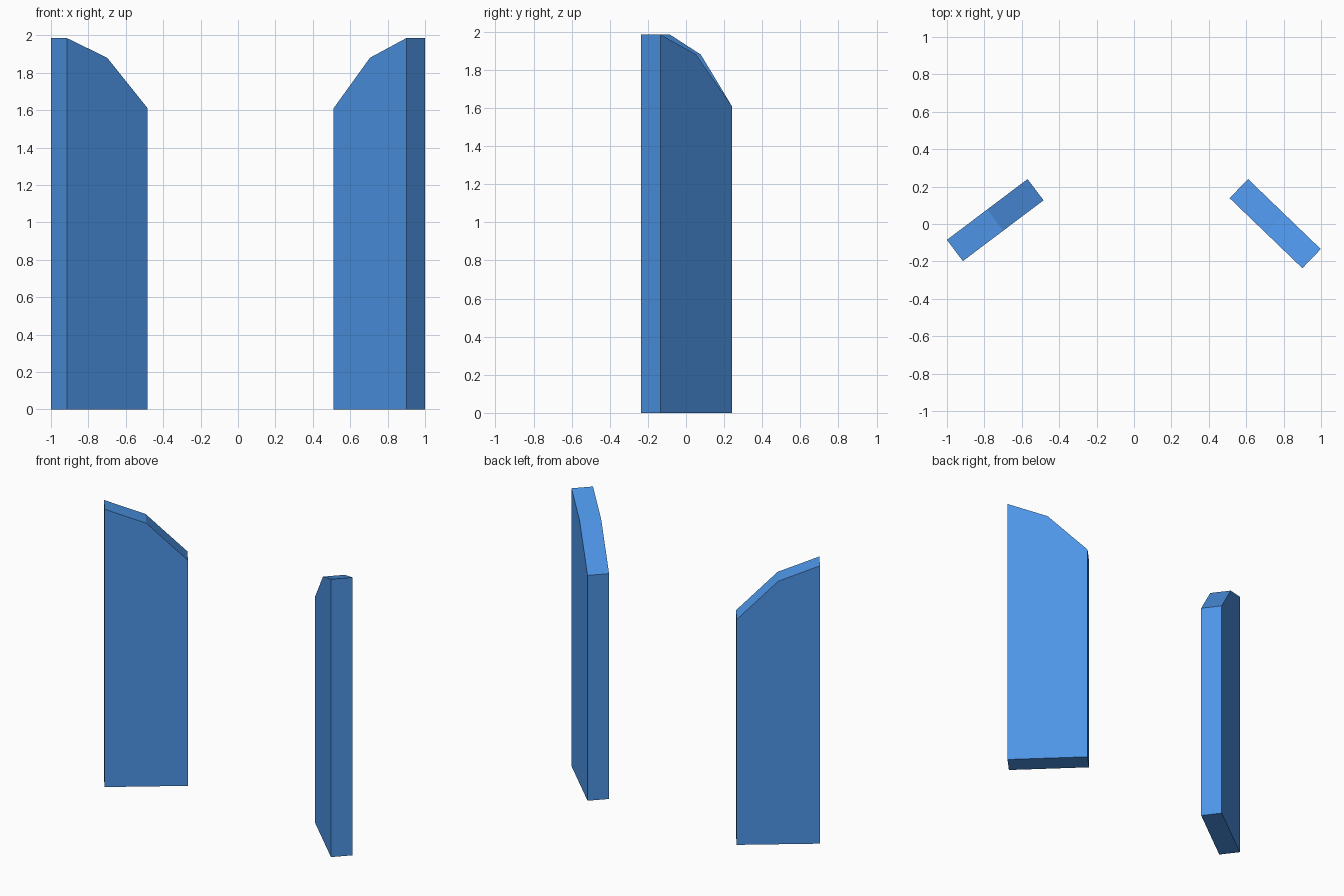
import bpy, bmesh
from math import radians

if "Cube" in bpy.data.objects:
    bpy.data.objects.remove(bpy.data.objects["Cube"])

WIDTH, THICK = 0.54, 0.142
# side outline of a panel: tall outer edge, faceted slope down to the inner edge
PROFILE = [(-WIDTH / 2, 0), (WIDTH / 2, 0), (WIDTH / 2, 1.61),
           (0, 1.88), (-WIDTH / 2, 1.985)]

blue = bpy.data.materials.new("blue")
blue.diffuse_color = (0.075, 0.3, 0.8, 1)
blue.use_nodes = True
blue.node_tree.nodes["Principled BSDF"].inputs["Base Color"].default_value = blue.diffuse_color


def panel(name, centre, angle, side):
    """Upright slab; side = 1 slopes towards +x, -1 is its mirror image."""
    bm = bmesh.new()
    face = bm.faces.new([bm.verts.new((side * u, -THICK / 2, z)) for u, z in PROFILE])
    ext = bmesh.ops.extrude_face_region(bm, geom=[face], use_keep_orig=True)
    moved = [g for g in ext["geom"] if isinstance(g, bmesh.types.BMVert)]
    bmesh.ops.translate(bm, verts=moved, vec=(0, THICK, 0))
    bmesh.ops.recalc_face_normals(bm, faces=bm.faces)
    mesh = bpy.data.meshes.new(name)
    bm.to_mesh(mesh)
    bm.free()
    mesh.materials.append(blue)
    obj = bpy.data.objects.new(name, mesh)
    obj.location = (*centre, 0)
    obj.rotation_euler.z = radians(angle)
    bpy.context.collection.objects.link(obj)


# two panels angled towards each other at the back
panel("left_panel", (-0.742, 0.021), 37, 1)
panel("right_panel", (0.755, 0.002), -43.9, -1)
